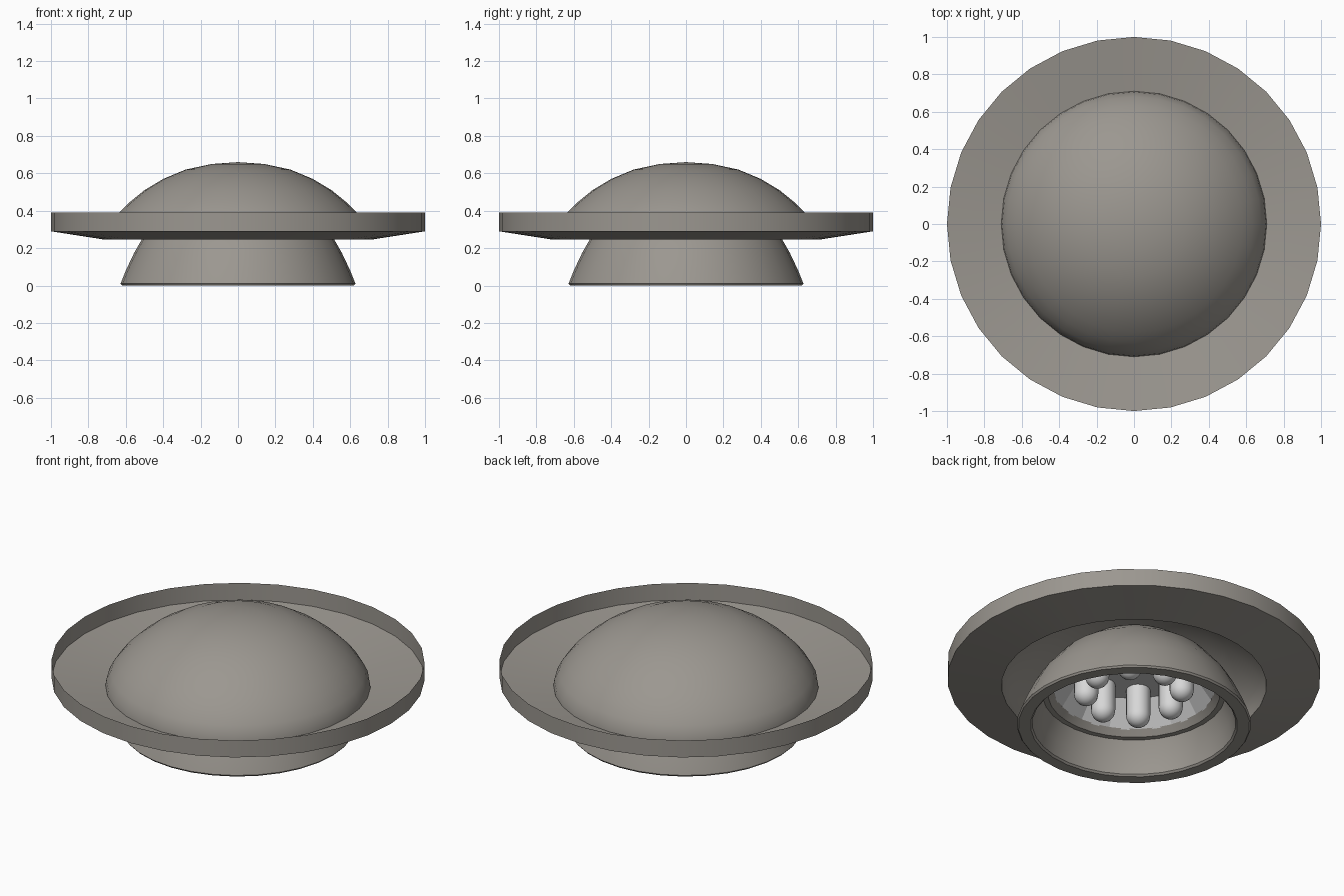
import bpy, bmesh, math

if "Cube" in bpy.data.objects:
    bpy.data.objects.remove(bpy.data.objects["Cube"])


def material(name, rgb):
    m = bpy.data.materials.new(name)
    m.diffuse_color = (*rgb, 1.0)
    m.use_nodes = True
    m.node_tree.nodes["Principled BSDF"].inputs["Base Color"].default_value = m.diffuse_color
    return m


BODY = material("warm grey metal", (0.33, 0.31, 0.28))
REFLECTOR = material("light grey reflector", (0.60, 0.60, 0.60))
BULB = material("pale bulb", (0.68, 0.68, 0.68))


def revolve(name, profile, mat, sides=32, at=(0, 0, 0), smooth=35):
    """Spin a list of (radius, height) points round the vertical axis."""
    bm = bmesh.new()
    rings = []
    for r, z in profile:
        if r < 1e-5:
            rings.append([bm.verts.new((0, 0, z))] * sides)
        else:
            rings.append([bm.verts.new((r * math.cos(math.tau * i / sides),
                                        r * math.sin(math.tau * i / sides), z))
                          for i in range(sides)])
    for a, b in zip(rings, rings[1:]):
        for i in range(sides):
            j = (i + 1) % sides
            bm.faces.new(list(dict.fromkeys((a[i], a[j], b[j], b[i]))))
    bmesh.ops.recalc_face_normals(bm, faces=bm.faces)
    mesh = bpy.data.meshes.new(name)
    bm.to_mesh(mesh)
    bm.free()
    ob = bpy.data.objects.new(name, mesh)
    ob.location = at
    mesh.materials.append(mat)
    bpy.context.collection.objects.link(ob)
    if smooth:
        bpy.ops.object.select_all(action='DESELECT')
        ob.select_set(True)
        bpy.context.view_layer.objects.active = ob
        bpy.ops.object.shade_smooth_by_angle(angle=math.radians(smooth))
    return ob


# Outer dome over a shallow dish; each is a thin sheet
revolve("outer_dome", [(0.71, 0.245), (0.705, 0.28), (0.68, 0.33), (0.635, 0.39),
                       (0.58, 0.445), (0.50, 0.51), (0.40, 0.57), (0.28, 0.62),
                       (0.14, 0.65), (0, 0.66)], BODY)
revolve("dish_rim", [(0.71, 0.245), (1.0, 0.29), (1.0, 0.39)], BODY)

# Inner bell: closed top, flared outside, bottom lip, inner wall and ledge
revolve("lamp_bell", [(0, 0.53), (0.15, 0.51), (0.29, 0.455), (0.41, 0.37),
                      (0.515, 0.245), (0.555, 0.175), (0.60, 0.08), (0.628, 0.01),
                      (0.62, 0.0), (0.555, 0.0), (0.545, 0.01), (0.53, 0.10),
                      (0.49, 0.19), (0.46, 0.19), (0.43, 0.225)], BODY)

# Faceted reflector inside the bell
revolve("reflector", [(0.44, 0.22), (0.34, 0.36), (0, 0.37)], REFLECTOR,
        sides=16, smooth=0)

# Ring of eight hanging round-ended bulbs
R, TIP = 0.065, 0.205
bulb_profile = [(R * math.sin(a), TIP - R * math.cos(a))
                for a in (math.pi / 2 * k / 6 for k in range(7))] + [(R, 0.38)]
for k in range(8):
    a = math.tau * k / 8
    revolve(f"bulb_{k + 1}", bulb_profile, BULB, sides=16,
            at=(0.257 * math.cos(a), 0.257 * math.sin(a), 0))
